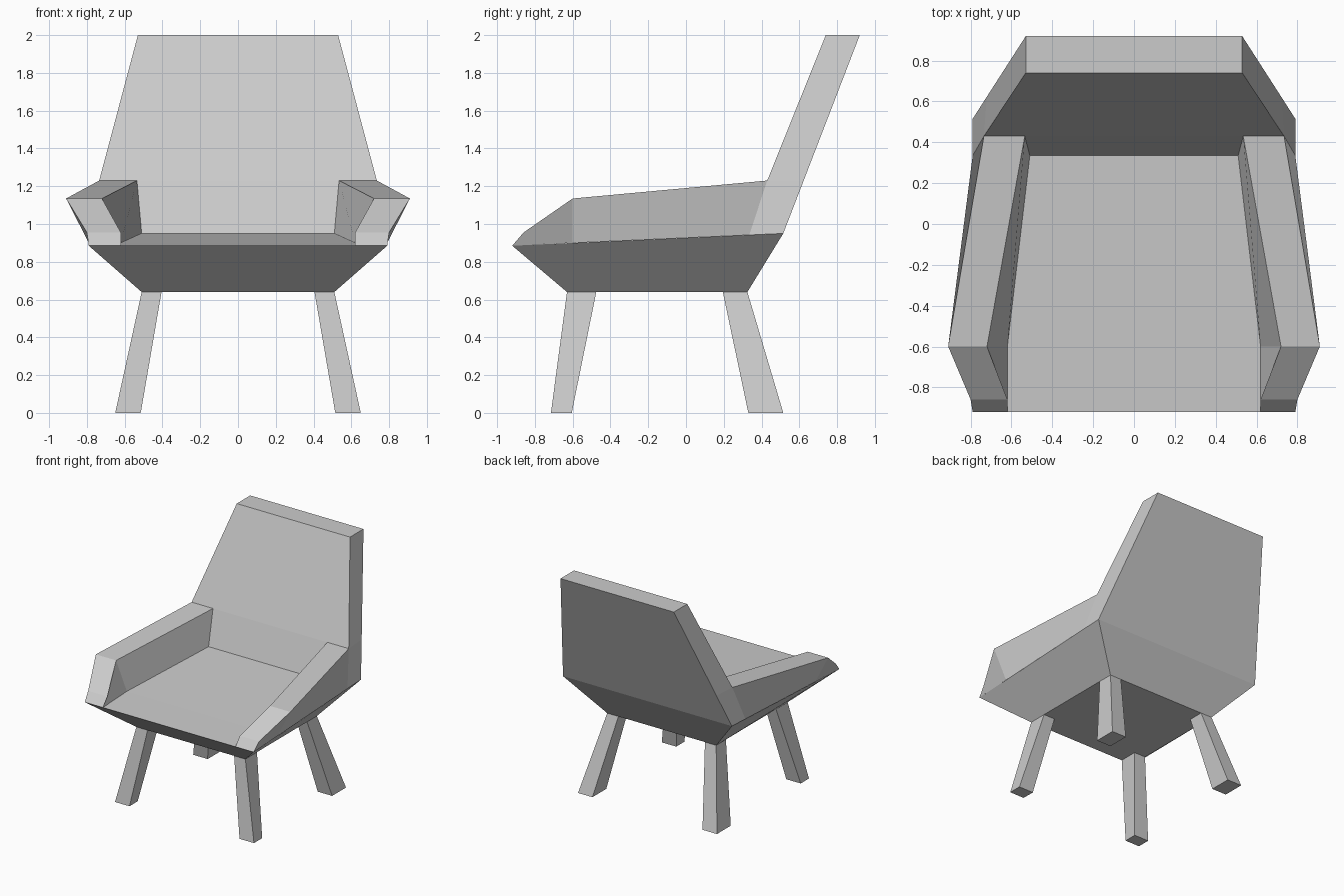
import bpy, bmesh

if "Cube" in bpy.data.objects:
    bpy.data.objects.remove(bpy.data.objects["Cube"])


def loft(bm, rows, closed=False, cap_start=False, cap_end=False):
    """Skin quads between rows of points; rows run counter-clockwise seen from outside."""
    vs = [[bm.verts.new(p) for p in row] for row in rows]
    n = len(vs[0])
    for a, b in zip(vs, vs[1:]):
        for i in range(n if closed else n - 1):
            j = (i + 1) % n
            bm.faces.new((a[i], a[j], b[j], b[i]))
    if cap_start:
        bm.faces.new(vs[0][::-1])
    if cap_end:
        bm.faces.new(vs[-1])


def finish(name, bm, mirror=False):
    bmesh.ops.remove_doubles(bm, verts=bm.verts, dist=1e-4)
    mesh = bpy.data.meshes.new(name)
    bm.to_mesh(mesh)
    bm.free()
    ob = bpy.data.objects.new(name, mesh)
    bpy.context.collection.objects.link(ob)
    if mirror:
        ob.modifiers.new("Mirror", 'MIRROR').use_axis[0] = True
    return ob


def pair(x, y, z):
    """Left and right point of a symmetric row."""
    return [(-x, y, z), (x, y, z)]


def ring(x0, x1, y0, y1, z0, z1):
    """Rectangle ring, front edge at height z0 and rear edge at z1."""
    return [(x0, y0, z0), (x1, y0, z0), (x1, y1, z1), (x0, y1, z1)]


# Seat: flared underside plus the cushion surface between the arms
bm = bmesh.new()
loft(bm, [ring(-.51, .51, -.63, .325, .64, .64),
          ring(-.79, .79, -.92, .515, .885, .95)], closed=True, cap_start=True)
loft(bm, [pair(.62, -.92, .885), pair(.62, -.6, .90), pair(.51, .335, .95)])
finish("seat", bm)

# Armrests: three cross-sections, inner bottom > inner top > outer top > outer bottom
bm = bmesh.new()
loft(bm, [
    [(.62, -.92, .885), (.62, -.86, .955), (.80, -.86, .955), (.79, -.92, .885)],
    [(.62, -.6, .90), (.72, -.6, 1.135), (.91, -.6, 1.135), (.79, -.6, .90)],
    [(.51, .335, .95), (.535, .43, 1.23), (.735, .43, 1.23), (.79, .335, .942)],
], cap_start=True)
finish("armrests", bm, mirror=True)

# Backrest: sides and rear, front panel (narrow between the arms), top edge
bm = bmesh.new()
sections = [((.79, .335, .942), (.79, .515, .95)),
            ((.735, .43, 1.23), (.721, .623, 1.23)),
            ((.53, .74, 2.0), (.53, .92, 2.0))]
loft(bm, [[f, r, (-r[0], *r[1:]), (-f[0], *f[1:])] for f, r in sections], cap_end=True)
loft(bm, [pair(.51, .335, .95), pair(.535, .43, 1.23)])
loft(bm, [pair(.735, .43, 1.23), pair(.53, .74, 2.0)])
finish("backrest", bm)

# Splayed legs, mirrored left to right
for name, foot, top in (("front_legs", (-.715, -.605), (-.63, -.475)),
                        ("rear_legs", (.33, .515), (.195, .325))):
    bm = bmesh.new()
    loft(bm, [ring(.515, .65, *foot, 0, 0), ring(.405, .51, *top, .64, .64)],
         closed=True, cap_start=True)
    finish(name, bm, mirror=True)
